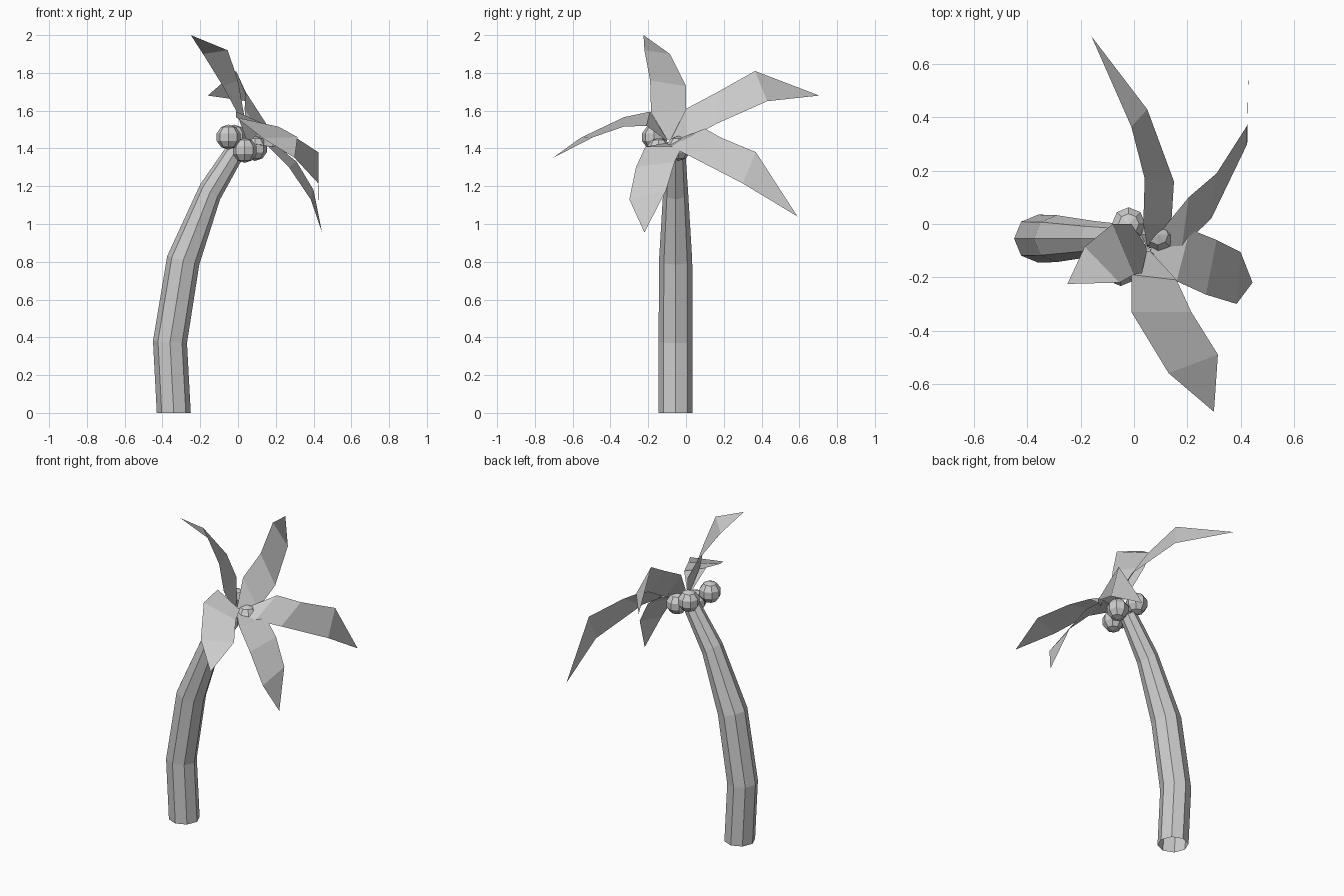
import bpy, bmesh, math
from mathutils import Vector

if "Cube" in bpy.data.objects:
    bpy.data.objects.remove(bpy.data.objects["Cube"])

def make_object(name, bm):
    me = bpy.data.meshes.new(name)
    bm.normal_update()
    bm.to_mesh(me)
    bm.free()
    ob = bpy.data.objects.new(name, me)
    bpy.context.collection.objects.link(ob)
    return ob

def bridge(bm, a, b, closed=False):
    n = len(a)
    for i in range(n if closed else n - 1):
        j = (i + 1) % n
        bm.faces.new((a[i], a[j], b[j], b[i]))

# Trunk: tilted octagons, each given by its left and right (x, z) and its y radius
bm = bmesh.new()
sections = [((-.43, 0), (-.25, 0), .09), ((-.45, .38), (-.27, .37), .09),
            ((-.375, .83), (-.205, .785), .088), ((-.2, 1.21), (-.095, 1.13), .066),
            ((-.04, 1.44), (.04, 1.375), .05)]
rings = []
for (lx, lz), (rx, rz), r in sections:
    mid = Vector(((lx + rx) / 2, -.055, (lz + rz) / 2))
    half = Vector(((rx - lx) / 2, 0, (rz - lz) / 2))
    rings.append([bm.verts.new(mid + half * math.cos(t) + Vector((0, r * math.sin(t), 0)))
                  for t in (math.tau * i / 8 for i in range(8))])
for a, b in zip(rings, rings[1:]):
    bridge(bm, a, b, True)
bm.faces.new(rings[-1])
make_object("trunk", bm)

# Coconuts under the crown
for i, pos in enumerate([(-.02, 0, 1.46), (-.05, -.17, 1.46), (.035, -.145, 1.39), (.09, -.04, 1.40)]):
    bm = bmesh.new()
    bmesh.ops.create_uvsphere(bm, u_segments=8, v_segments=5, radius=.066)
    make_object(f"coconut_{i + 1}", bm).location = pos

# Leaves: three left/right stations and a tip, growing from one crown point
CROWN = Vector((.05, -.09, 1.43))
leaves = {
    "leaf_back": [((.035, 0, 1.61), (.14, 0, 1.44)), ((.04, .17, 1.70), (.15, .16, 1.53)),
                  ((-.01, .365, 1.81), (.05, .43, 1.65)), (-.16, .705, 1.68)],
    "leaf_right": [((.205, .10, 1.505), (.18, -.085, 1.41)), ((.31, .19, 1.455), (.29, .02, 1.36)),
                   ((.425, .37, 1.38), (.425, .30, 1.215)), (.43, .59, 1.04)],
    "leaf_low": [((.21, -.02, 1.41), (.16, -.215, 1.41)), ((.31, -.06, 1.33), (.27, -.265, 1.30)),
                 ((.40, -.105, 1.18), (.385, -.30, 1.13)), (.445, -.22, .955)],
    "leaf_front": [((.16, -.21, 1.52), (-.01, -.19, 1.595)), ((.215, -.33, 1.515), (-.01, -.33, 1.565)),
                   ((.315, -.49, 1.46), (.13, -.56, 1.455)), (.30, -.705, 1.35)],
    "leaf_top": [((.03, -.185, 1.59), (-.01, 0, 1.60)), ((.0, -.19, 1.76), (-.08, 0, 1.73)),
                 ((-.055, -.22, 1.92), (-.185, -.085, 1.90)), (-.25, -.225, 2.0)],
}
for name, (*stations, tip) in leaves.items():
    bm = bmesh.new()
    root = [CROWN.lerp(Vector(p), .1) for p in stations[0]]
    rows = [[bm.verts.new(p) for p in s] for s in [root] + stations]
    for a, b in zip(rows, rows[1:]):
        bridge(bm, a, b)
    bm.faces.new((rows[-1][0], rows[-1][1], bm.verts.new(tip)))
    make_object(name, bm)
